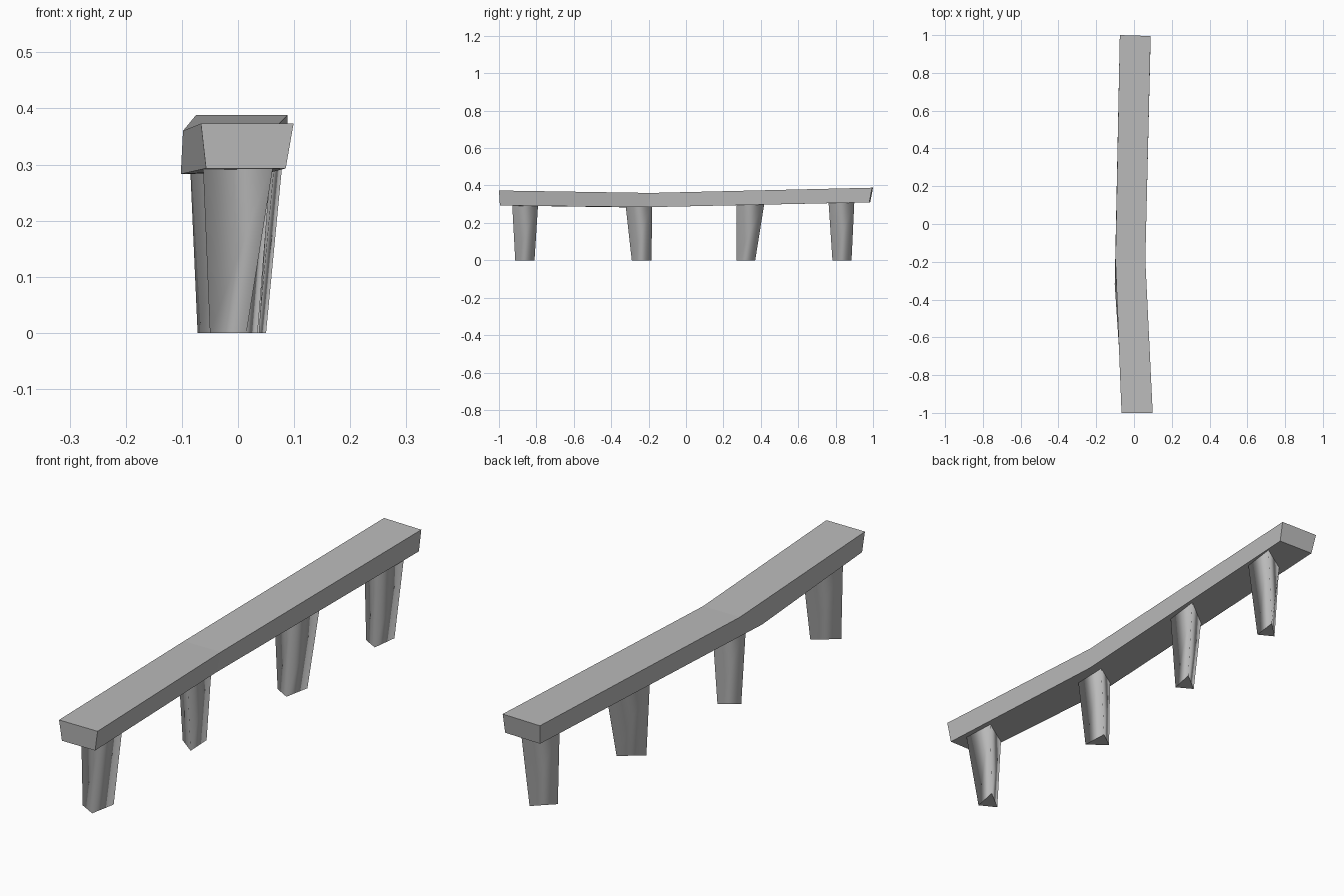
import bpy
import bmesh

cube = bpy.data.objects.get("Cube")
if cube:
    bpy.data.objects.remove(cube)

# One plain grey for the whole piece
grey = bpy.data.materials.new("stone_grey")
grey.use_nodes = True
grey.diffuse_color = (0.5, 0.5, 0.5, 1)
grey.node_tree.nodes["Principled BSDF"].inputs["Base Color"].default_value = (0.5, 0.5, 0.5, 1)


def loft(name, rings, smooth_sides=False):
    """Join matching rings of points into a closed solid."""
    bm = bmesh.new()
    loops = [[bm.verts.new(p) for p in ring] for ring in rings]
    n = len(loops[0])
    for low, high in zip(loops, loops[1:]):
        for i in range(n):
            j = (i + 1) % n
            face = bm.faces.new((low[i], low[j], high[j], high[i]))
            face.smooth = smooth_sides
    caps = [bm.faces.new(loops[0][::-1]), bm.faces.new(loops[-1])]
    for cap in caps:
        for edge in cap.edges:
            edge.smooth = False
    bmesh.ops.recalc_face_normals(bm, faces=bm.faces)
    mesh = bpy.data.meshes.new(name)
    bm.to_mesh(mesh)
    bm.free()
    mesh.materials.append(grey)
    obj = bpy.data.objects.new(name, mesh)
    bpy.context.collection.objects.link(obj)
    return obj


# Seat: bent plank, each section runs top -x, top +x, bottom +x, bottom -x
loft("seat", [
    [(-0.066, -1, 0.373), (0.099, -1, 0.373), (0.085, -0.995, 0.293), (-0.057, -0.995, 0.293)],
    [(-0.098, -0.19, 0.36), (0.06, -0.19, 0.36), (0.05, -0.2, 0.284), (-0.102, -0.32, 0.283)],
    [(-0.075, 1, 0.388), (0.088, 0.995, 0.388), (0.088, 0.98, 0.31), (-0.065, 0.985, 0.31)],
])

# Legs: tapering three-sided posts, (foot corners, top corners)
legs = {
    "front_leg": ([(-0.05, -0.878), (0.015, -0.913), (0.035, -0.81)],
                  [(-0.063, -0.87), (0.065, -0.93), (0.06, -0.79)]),
    "front_middle_leg": ([(-0.072, -0.235), (0.0, -0.29), (-0.005, -0.185)],
                         [(-0.086, -0.245), (0.01, -0.325), (0.015, -0.18)]),
    "back_middle_leg": ([(-0.044, 0.305), (0.018, 0.27), (0.038, 0.37)],
                        [(-0.07, 0.32), (0.044, 0.27), (0.058, 0.42)]),
    "back_leg": ([(-0.022, 0.815), (0.037, 0.783), (0.05, 0.885)],
                 [(-0.037, 0.825), (0.066, 0.762), (0.08, 0.90)]),
}
for name, (foot, top) in legs.items():
    loft(name, [[(x, y, 0) for x, y in foot],
                [(x, y, 0.312) for x, y in top]], smooth_sides=True)
